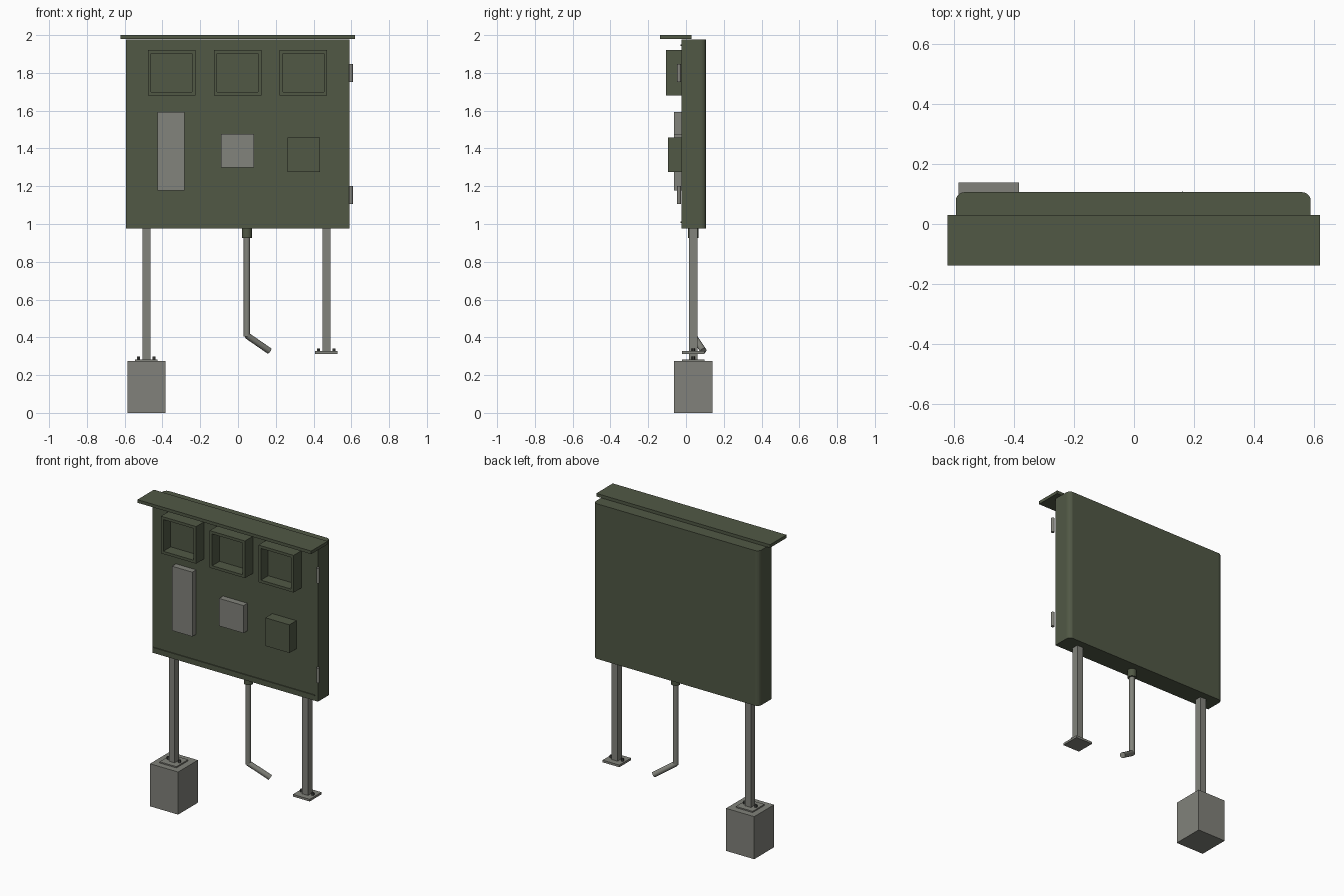
import bpy, bmesh, math
from mathutils import Vector

if "Cube" in bpy.data.objects:
    bpy.data.objects.remove(bpy.data.objects["Cube"])


def material(name, rgb):
    m = bpy.data.materials.new(name)
    m.diffuse_color = (*rgb, 1)
    m.use_nodes = True
    m.node_tree.nodes["Principled BSDF"].inputs["Base Color"].default_value = m.diffuse_color
    return m


GREEN = material("olive green paint", (0.082, 0.098, 0.060))
STEEL = material("grey steel", (0.225, 0.228, 0.200))
CONCRETE = material("grey concrete", (0.220, 0.222, 0.196))
BOLT = material("dark bolt steel", (0.07, 0.072, 0.065))


def finish(bm, name, mat):
    bmesh.ops.recalc_face_normals(bm, faces=bm.faces)
    me = bpy.data.meshes.new(name)
    bm.to_mesh(me)
    bm.free()
    ob = bpy.data.objects.new(name, me)
    ob.data.materials.append(mat)
    bpy.context.collection.objects.link(ob)
    return ob


def cube(x, y, z):
    bm = bmesh.new()
    bmesh.ops.create_cube(bm, size=1)
    for v in bm.verts:
        v.co = [lo + (c + 0.5) * (hi - lo) for c, (lo, hi) in zip(v.co, (x, y, z))]
    return bm


def box(name, x, y, z, mat):
    return finish(cube(x, y, z), name, mat)


def rod(name, a, b, r, mat, n=16):
    a, b = Vector(a), Vector(b)
    bm = bmesh.new()
    bmesh.ops.create_cone(bm, cap_ends=True, segments=n, radius1=r, radius2=r, depth=(b - a).length)
    rot = Vector((0, 0, 1)).rotation_difference(b - a).to_matrix()
    for v in bm.verts:
        v.co = rot @ v.co + (a + b) / 2
    for f in bm.faces:
        f.smooth = n > 8 and len(f.verts) == 4
    return finish(bm, name, mat)


FRONT = -0.024
MID_Y = 0.038

# cabinet body with rounded vertical back edges
bm = cube((-0.594, 0.589), (FRONT, 0.106), (0.975, 1.977))
edges = [e for e in bm.edges if all(v.co.y > 0 for v in e.verts)
         and abs(e.verts[0].co.z - e.verts[1].co.z) > 0.5]
bmesh.ops.bevel(bm, geom=edges, offset=0.028, segments=5, profile=0.5, affect='EDGES')
finish(bm, "cabinet_body", GREEN)

# rain roof and door trim strips
box("rain_roof", (-0.622, 0.62), (-0.138, 0.03), (1.98, 2.0), GREEN)
for name, z in (("lower", 1.006), ("upper", 1.942)):
    box(f"{name}_door_trim", (-0.59, 0.567), (-0.03, FRONT), (z, z + 0.007), GREEN)

# three open display hoods
for i, cx in enumerate((-0.351, -0.002, 0.346)):
    bm = cube((cx - 0.126, cx + 0.126), (-0.106, FRONT), (1.68, 1.92))
    bm.faces.ensure_lookup_table()
    front = min(bm.faces, key=lambda f: f.calc_center_median().y)
    bmesh.ops.inset_region(bm, faces=[front], thickness=0.025)
    pit = bmesh.ops.extrude_face_region(bm, geom=[front])
    bmesh.ops.translate(bm, verts=[g for g in pit["geom"] if isinstance(g, bmesh.types.BMVert)],
                        vec=(0, 0.075, 0))
    if front.is_valid:
        bmesh.ops.delete(bm, geom=[front], context='FACES_ONLY')
    finish(bm, f"display_hood_{i + 1}", GREEN)

# control boxes on the door
box("tall_switch_box", (-0.427, -0.282), (-0.064, FRONT), (1.178, 1.594), STEEL)
box("middle_switch_box", (-0.09, 0.084), (-0.064, FRONT), (1.298, 1.476), STEEL)
box("green_control_box", (0.262, 0.434), (-0.095, FRONT), (1.275, 1.457), GREEN)

# hinges
for name, z in (("upper", 1.751), ("lower", 1.106)):
    rod(f"{name}_hinge", (0.598, -0.037, z), (0.598, -0.037, z + 0.096), 0.01, STEEL)

# legs with base plates and bolts
for name, cx, z in (("left", -0.485, 0.269), ("right", 0.468, 0.313)):
    box(f"{name}_post", (cx - 0.021, cx + 0.021), (MID_Y - 0.022, MID_Y + 0.022), (z, 0.98), STEEL)
    box(f"{name}_base_plate", (cx - 0.06, cx + 0.06), (MID_Y - 0.06, MID_Y + 0.06),
        (z, z + 0.014), STEEL)
    for i, s in enumerate((-1, 1)):
        rod(f"{name}_bolt_{i + 1}", (cx + s * 0.041, MID_Y, z + 0.01),
            (cx + s * 0.041, MID_Y, z + 0.029), 0.009, BOLT, 6)

# concrete footing under the left leg
box("concrete_footing", (-0.585, -0.384), (-0.063, 0.139), (0, 0.275), CONCRETE)

# cable conduit with collar and bent end
rod("conduit_collar", (0.047, MID_Y, 0.925), (0.047, MID_Y, 0.98), 0.027, GREEN)
rod("cable_conduit", (0.047, MID_Y, 0.405), (0.047, MID_Y, 0.94), 0.017, STEEL)
rod("conduit_bent_end", (0.047, MID_Y, 0.41), (0.166, 0.092, 0.328), 0.017, STEEL)
